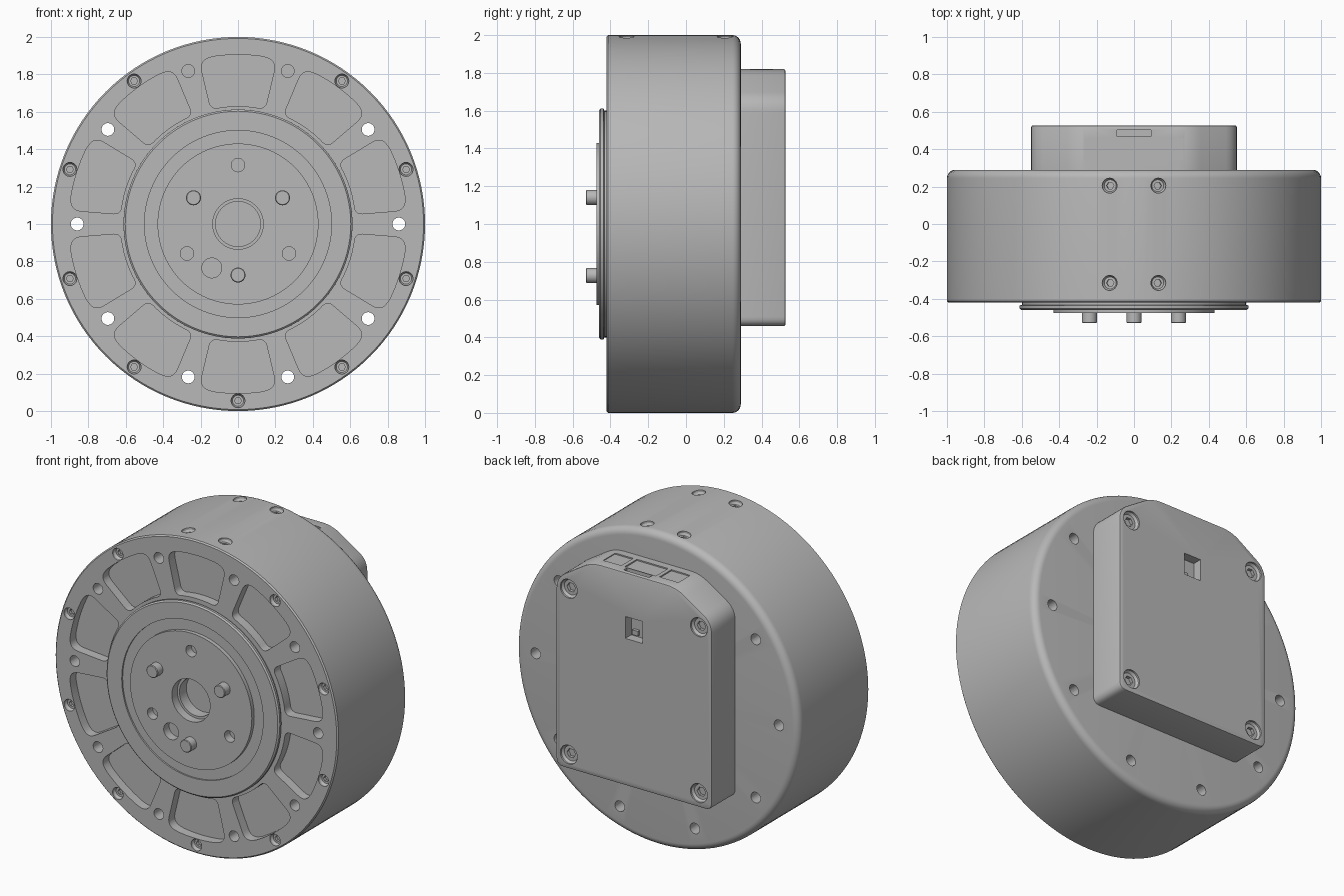
import bpy, bmesh
from math import pi, sin, cos, radians
from mathutils import Matrix, Vector

if "Cube" in bpy.data.objects:
    bpy.data.objects.remove(bpy.data.objects["Cube"])

metal = bpy.data.materials.new("grey metal")
metal.use_nodes = True
GREY = (0.48, 0.48, 0.48, 1)
metal.diffuse_color = GREY
metal.node_tree.nodes["Principled BSDF"].inputs["Base Color"].default_value = GREY

# Local frames: z points out of the front, back or top
MOVE = Matrix.Translation
FRONT = MOVE((0, 0, 1)) @ Matrix.Rotation(pi / 2, 4, 'X')
BACK = MOVE((0, 0, 1)) @ Matrix.Rotation(-pi / 2, 4, 'X')


def polar(r, degrees):
    return r * cos(radians(degrees)), r * sin(radians(degrees))


def circle(r, n=32):
    return [polar(r, 360 * i / n) for i in range(n)]


def rectangle(w, h):
    return [(-w / 2, -h / 2), (w / 2, -h / 2), (w / 2, h / 2), (-w / 2, h / 2)]


def rounded(points, steps=6):
    """Round the corners of (x, y, trim) points; trim 0 keeps a point."""
    out = []
    for i, (x, y, trim) in enumerate(points):
        p = Vector((x, y))
        if not trim:
            out.append(p)
            continue
        a, b = (p + (Vector(points[j % len(points)][:2]) - p).normalized() * trim
                for j in (i - 1, i + 1))
        for k in range(steps + 1):
            t = k / steps
            out.append(a * (1 - t) ** 2 + p * 2 * t * (1 - t) + b * t ** 2)
    return out


def prism(bm, outline, frame, low, high):
    """Closed prism between two local heights; returns the top face."""
    base = [bm.verts.new(frame @ Vector((x, y, low))) for x, y in outline]
    top = [bm.verts.new(frame @ Vector((x, y, high))) for x, y in outline]
    n = len(base)
    faces = [bm.faces.new(base), bm.faces.new(top)]
    for i in range(n):
        j = (i + 1) % n
        faces.append(bm.faces.new((base[i], base[j], top[j], top[i])))
    bmesh.ops.recalc_face_normals(bm, faces=faces)
    return faces[1]


def lathe(bm, profile, frame, segments=32):
    """Turn a (radius, height) profile around the local z axis."""
    tmp = bmesh.new()
    verts = [tmp.verts.new((r, 0, h)) for r, h in profile]
    edges = [tmp.edges.new(pair) for pair in zip(verts, verts[1:])]
    bmesh.ops.spin(tmp, geom=verts + edges, cent=(0, 0, 0), axis=(0, 0, 1),
                   angle=2 * pi, steps=segments)
    bmesh.ops.remove_doubles(tmp, verts=tmp.verts, dist=1e-5)
    bmesh.ops.recalc_face_normals(tmp, faces=tmp.faces)
    tmp.transform(frame)
    mesh = bpy.data.meshes.new("turned")
    tmp.to_mesh(mesh)
    tmp.free()
    bm.from_mesh(mesh)
    bpy.data.meshes.remove(mesh)


def add_object(name, bm):
    mesh = bpy.data.meshes.new(name)
    bm.to_mesh(mesh)
    bm.free()
    obj = bpy.data.objects.new(name, mesh)
    bpy.context.collection.objects.link(obj)
    mesh.materials.append(metal)
    return obj


def finish(name, bm, cutters=None):
    """Make the part, cut its recesses and smooth its curved faces."""
    obj = add_object(name, bm)
    if cutters:
        tool = add_object(name + "_cutter", cutters)
        tool.hide_render = True
        mod = obj.modifiers.new("recesses", 'BOOLEAN')
        mod.operation, mod.solver, mod.object = 'DIFFERENCE', 'EXACT', tool
        graph = bpy.context.evaluated_depsgraph_get()
        obj.data = bpy.data.meshes.new_from_object(obj.evaluated_get(graph))
        obj.modifiers.clear()
        bpy.data.objects.remove(tool)
    bpy.ops.object.select_all(action='DESELECT')
    obj.select_set(True)
    bpy.context.view_layer.objects.active = obj
    bpy.ops.object.shade_smooth_by_angle(angle=radians(30))


screws, sockets = bmesh.new(), bmesh.new()


def add_screw(cutters, frame, r, depth=0.05):
    """Countersunk hole with a hex socket screw set inside it."""
    prism(cutters, circle(r), frame, -depth, 0.05)
    lathe(screws, [(0, -depth - 0.01), (r + 0.003, -depth - 0.01), (r + 0.003, -0.008),
                   (r * 0.8, -0.025), (0, -0.025)], frame, 24)
    prism(sockets, circle(r * 0.5, 6), frame, -depth + 0.005, 0.05)


# Housing drum with a rounded back edge
body, cuts = bmesh.new(), bmesh.new()
fillet = [(0.955 + 0.045 * sin(a), -0.245 - 0.045 * cos(a))
          for a in (pi / 12 * k for k in range(7))]
lathe(body, [(0, -0.29)] + fillet + [(1, 0.412), (0.992, 0.42), (0, 0.42)], FRONT, 128)

# Ten pockets and ten mounting holes around the front
inner = [(*polar(0.63, a), 0) for a in (82, 86, 90, 94, 98)]
outer = [(*polar(0.905, a), 0) for a in (98, 94, 90, 86, 82)]
pocket = rounded([(0.145, 0.613, 0.04)] + inner + [(-0.145, 0.613, 0.04), (-0.207, 0.875, 0.06)]
                 + outer + [(0.207, 0.875, 0.06)])
for k in range(10):
    turn = FRONT @ Matrix.Rotation(radians(36 * k), 4, 'Z')
    prism(cuts, pocket, turn, 0.36, 0.5)
    blind = k in (2, 3)
    prism(cuts, circle(0.034), turn @ MOVE((0.86, 0, 0)), 0.3 if blind else -0.4, 0.5)

# Rim screws, with the top one left out
for k in range(10):
    if k != 2:
        add_screw(cuts, FRONT @ MOVE((*polar(0.945, 18 + 36 * k), 0.42)), 0.037)

# Four screws set into the top of the drum
for side in (-1, 1):
    for y in (-0.315, 0.205):
        lean = Matrix.Rotation(radians(7.5 * side), 4, 'Y')
        add_screw(cuts, MOVE((0, 0, 1)) @ lean @ MOVE((0, y, 1)), 0.04)
prism(cuts, circle(0.12, 48), FRONT, 0.35, 0.5)
finish("housing", body, cuts)

# Output flange: stepped ring, shallow groove and raised hub
flange, cuts = bmesh.new(), bmesh.new()
lathe(flange, [(0.135, 0.40), (0.6, 0.40), (0.6, 0.432), (0.612, 0.437), (0.612, 0.452),
               (0.603, 0.46), (0.5, 0.46), (0.5, 0.45), (0.43, 0.45), (0.43, 0.475),
               (0.135, 0.475), (0.135, 0.40)], FRONT, 96)
for k in range(3):
    prism(cuts, circle(0.036), FRONT @ MOVE((*polar(0.315, 90 + 120 * k), 0)), 0.42, 0.6)
prism(cuts, circle(0.053), FRONT @ MOVE((-0.14, -0.235, 0)), 0.42, 0.6)
finish("output_flange", flange, cuts)

# Dowel pins
pins = bmesh.new()
for x, z in ((-0.238, 0.14), (0.238, 0.14), (0, -0.273)):
    lathe(pins, [(0, 0.41), (0.04, 0.41), (0.04, 0.526), (0.036, 0.53), (0, 0.53)],
          FRONT @ MOVE((x, z, 0)))
finish("dowel_pins", pins)

# Electronics box on the back, with sloped upper corners
box, cuts = bmesh.new(), bmesh.new()
half = [(0.55, 0.54, 0.05), (0.55, -0.66, 0.07), (0.3, -0.82, 0.07)]
shape = rounded(half + [(-x, y, t) for x, y, t in reversed(half)])
lid = prism(box, shape, BACK, 0.27, 0.527)
bmesh.ops.bevel(box, geom=list(lid.edges), offset=0.01, segments=2, affect='EDGES', profile=0.5)

# Connector sockets in the top of the box
for x, y, w, h in ((0, 0.39, 0.21, 0.1), (0, 0.484, 0.18, 0.035),
                   (-0.2, 0.392, 0.12, 0.09), (0.2, 0.392, 0.12, 0.09)):
    prism(cuts, rectangle(w, h), MOVE((x, y, 1.82)), -0.1, 0.05)
for x, w in ((0, 0.22), (-0.2, 0.13), (0.2, 0.13)):
    rim = 0.12 if x else 0.124
    prism(cuts, rectangle(w, rim), MOVE((x, 0.4, 1.82)), -0.008, 0.05)

# Window and corner screws in the lid
prism(cuts, rectangle(0.12, 0.14), BACK @ MOVE((0, -0.47, 0.527)), -0.06, 0.05)
for x in (-0.46, 0.46):
    for y in (-0.61, 0.45):
        add_screw(cuts, BACK @ MOVE((x, y, 0.527)), 0.06)
finish("electronics_box", box, cuts)

# Small circuit part behind the window
chip = bmesh.new()
prism(chip, rectangle(0.04, 0.03), BACK @ MOVE((0.02, -0.43, 0.527)), -0.065, -0.04)
finish("window_chip", chip)

finish("screws", screws, sockets)
